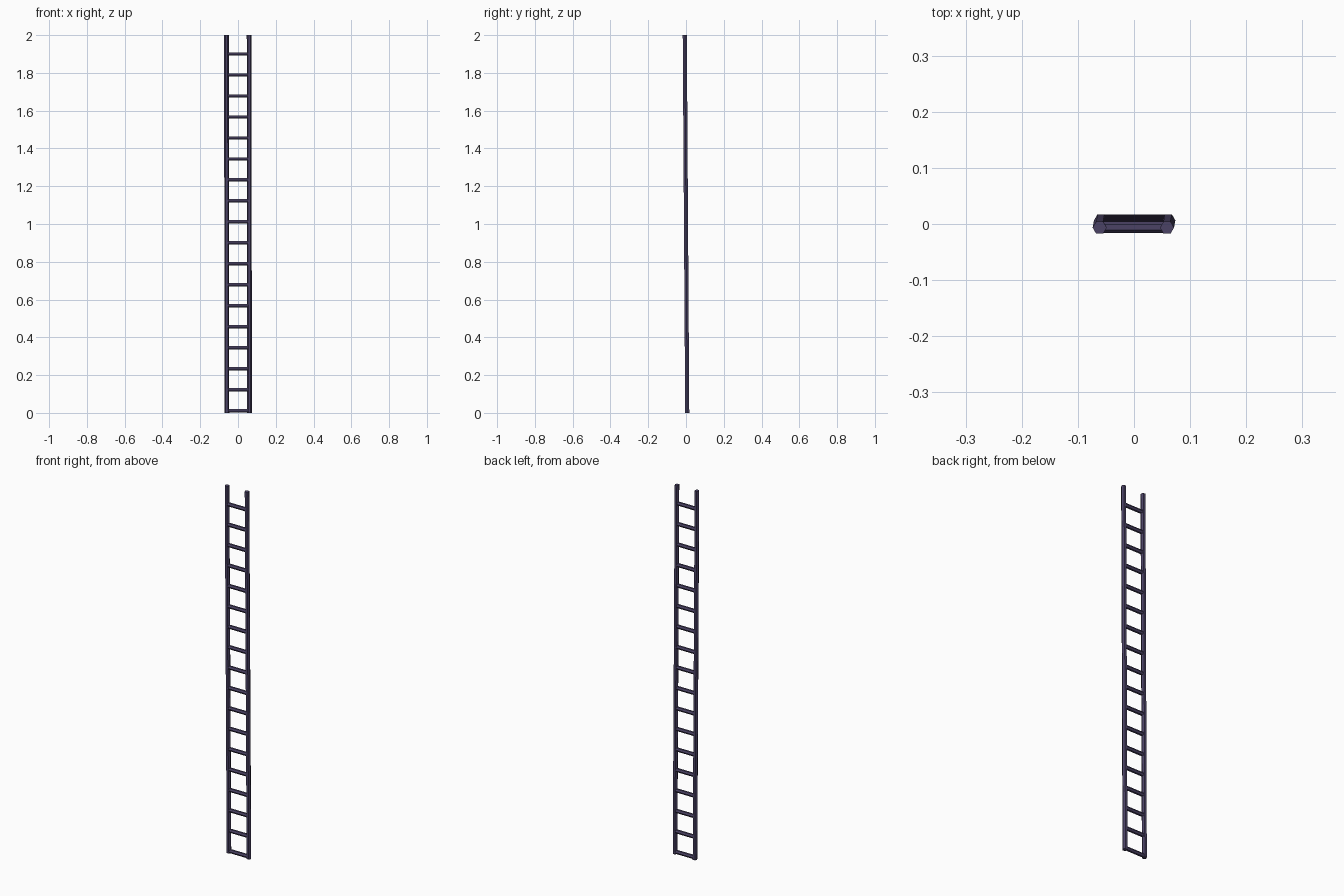
import bpy, math
from mathutils import Vector

if "Cube" in bpy.data.objects:
    bpy.data.objects.remove(bpy.data.objects["Cube"])

mat = bpy.data.materials.new("dark_violet_metal")
mat.diffuse_color = (0.07, 0.055, 0.13, 1)
mat.use_nodes = True
mat.node_tree.nodes["Principled BSDF"].inputs["Base Color"].default_value = mat.diffuse_color

RAIL_X, R_RAIL, R_RUNG = 0.06, 0.0125, 0.0105
FOOT = Vector((0.0012, 0.0065, 0.0))
HEAD = Vector((-0.0012, -0.0065, 2.0))


def centre(z):
    # Ladder axis leans slightly from foot to head
    return FOOT.lerp(HEAD, z / 2.0)


def hex_bar(name, a, b, r, first, second):
    # Flat-sided six-edged bar from a to b, corner pointing along "first"
    ring = [first * r * math.cos(math.radians(60 * i)) +
            second * r * math.sin(math.radians(60 * i)) for i in range(6)]
    verts = [a + p for p in ring] + [b + p for p in ring]
    faces = [(i, (i + 1) % 6, (i + 1) % 6 + 6, i + 6) for i in range(6)]
    faces += [tuple(range(5, -1, -1)), tuple(range(6, 12))]
    mesh = bpy.data.meshes.new(name)
    mesh.from_pydata(verts, [], faces)
    mesh.materials.append(mat)
    obj = bpy.data.objects.new(name, mesh)
    bpy.context.collection.objects.link(obj)
    return obj


X, Y, Z = Vector((1, 0, 0)), Vector((0, 1, 0)), Vector((0, 0, 1))

# Side rails
for name, s in (("left_rail", -1), ("right_rail", 1)):
    off = X * s * RAIL_X
    hex_bar(name, centre(0) + off, centre(2) + off, R_RAIL, X, Y)

# Rungs, evenly spaced, ends buried in the rails
COUNT, Z0, Z1 = 18, 0.0105, 1.9
for i in range(COUNT):
    c = centre(Z0 + (Z1 - Z0) * i / (COUNT - 1))
    hex_bar(f"rung_{i + 1:02d}", c - X * RAIL_X, c + X * RAIL_X, R_RUNG, Y, Z)
